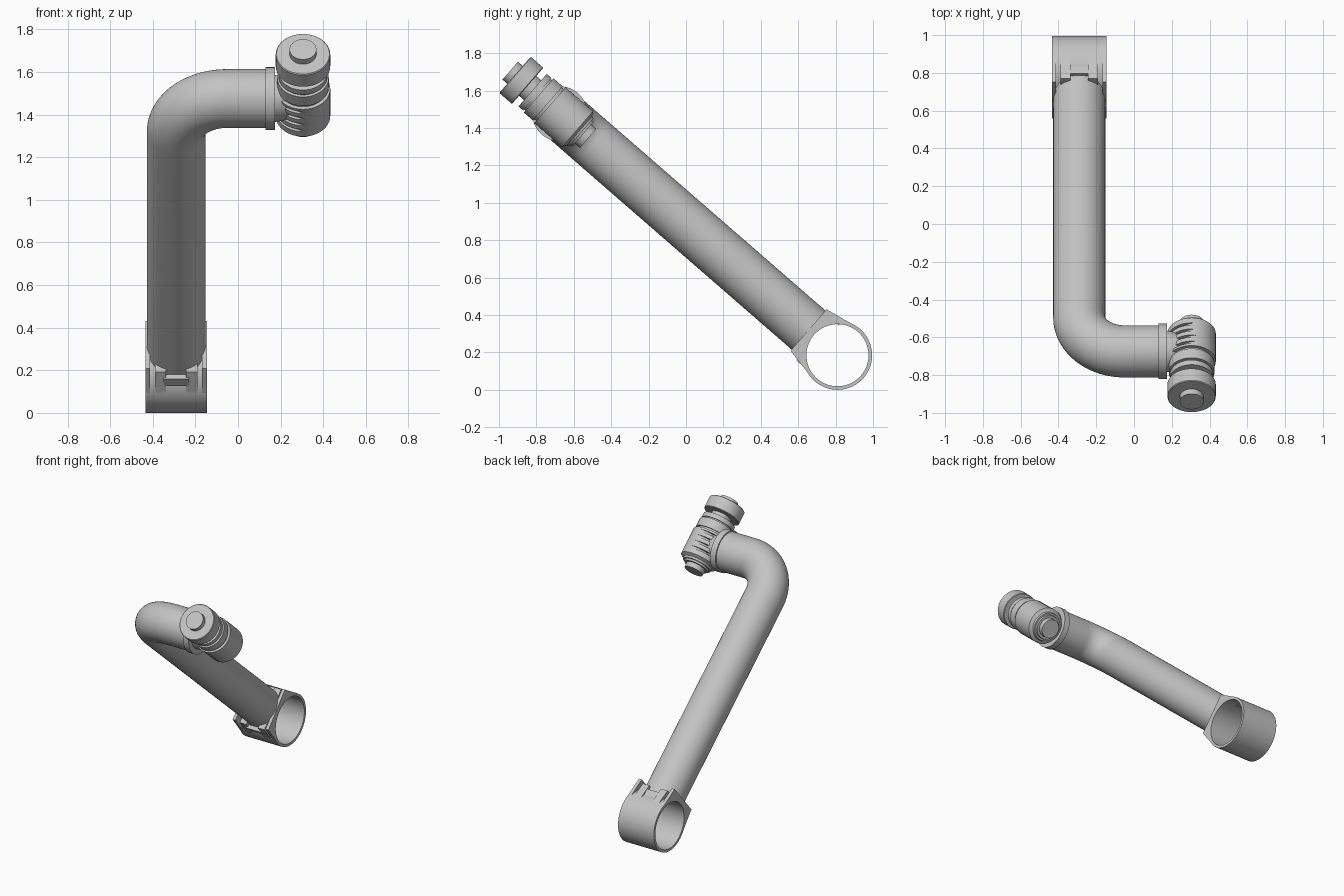
import bpy, bmesh, math
from mathutils import Vector

cube = bpy.data.objects.get("Cube")
if cube:
    bpy.data.objects.remove(cube, do_unlink=True)

grey = bpy.data.materials.new("satin_grey")
grey.use_nodes = True
colour = (0.55, 0.55, 0.55, 1)
grey.diffuse_color = colour
grey.node_tree.nodes["Principled BSDF"].inputs["Base Color"].default_value = colour

# Shared frame: x, the tilted arm direction, and the normal to both
TILT = math.radians(41)
X = Vector((1, 0, 0))
ARM = Vector((0, -math.cos(TILT), math.sin(TILT)))
NORM = Vector((0, math.sin(TILT), math.cos(TILT)))
HUB = Vector((-0.29, 0.81, 0.185))
LENGTH = 1.967
BEND = 0.24
TUBE_R = 0.138
SIDES = 64
ANGLES = [2 * math.pi * i / SIDES for i in range(SIDES)]


def finish(name, bm):
    bmesh.ops.recalc_face_normals(bm, faces=bm.faces)
    mesh = bpy.data.meshes.new(name)
    bm.to_mesh(mesh)
    bm.free()
    mesh.materials.append(grey)
    obj = bpy.data.objects.new(name, mesh)
    bpy.context.collection.objects.link(obj)
    bpy.ops.object.select_all(action='DESELECT')
    obj.select_set(True)
    bpy.context.view_layer.objects.active = obj
    bpy.ops.object.shade_smooth_by_angle(angle=math.radians(32))
    return obj


def loft(name, rings, loop=False, caps=True):
    """Skin a list of point rings."""
    bm = bmesh.new()
    rows = [[bm.verts.new(p) for p in ring] for ring in rings]
    pairs = list(zip(rows, rows[1:]))
    if loop:
        pairs.append((rows[-1], rows[0]))
    for a, b in pairs:
        for i in range(len(a)):
            j = (i + 1) % len(a)
            bm.faces.new((a[i], a[j], b[j], b[i]))
    if caps and not loop:
        bm.faces.new(rows[0])
        bm.faces.new(rows[-1])
    return finish(name, bm)


def circle(centre, u, v, r):
    return [centre + u * r * math.cos(a) + v * r * math.sin(a) for a in ANGLES]


def lathe(name, origin, axis, u, v, profile, loop=False):
    return loft(name, [circle(origin + axis * t, u, v, r) for t, r in profile], loop)


def prism(name, points, x0, x1):
    """Extrude an outline in the arm plane along x, measured from the hub."""
    return loft(name, [[HUB + X * x + ARM * t + NORM * n for t, n in points] for x in (x0, x1)])


# Open clamp ring around the x axis
lathe("clamp_ring", HUB, X, ARM, NORM,
      [(-0.145, 0.185), (0.145, 0.185), (0.145, 0.166), (-0.145, 0.166)], loop=True)

# Gussets tangent to the ring: thin side cheeks and two broad ribs
def gusset(reach, half):
    d = math.hypot(reach, half)
    tangent = math.atan2(half, reach) + math.acos(0.183 / d)
    arc = [tangent * (1 - k / 12) for k in range(25)]
    return ([(reach, half), (0.183 * math.cos(tangent), 0.183 * math.sin(tangent))]
            + [(0.174 * math.cos(a), 0.174 * math.sin(a)) for a in arc]
            + [(0.183 * math.cos(tangent), -0.183 * math.sin(tangent)), (reach, -half)])


for side, label in ((1, "left"), (-1, "right")):
    prism("clamp_cheek_" + label, gusset(0.205, 0.147), side * 0.122, side * 0.145)
    prism("clamp_rib_" + label, gusset(0.18, 0.148), side * 0.047, side * 0.1)
for n, label in ((0.145, "upper"), (-0.145, "lower")):
    prism("clamp_bridge_" + label,
          [(0.1, n - 0.02), (0.15, n - 0.02), (0.15, n + 0.008), (0.1, n + 0.008)], -0.06, 0.06)

# Bent tube: saddle end on the ring, straight run, elbow, short run to the collar
saddle = [HUB + X * TUBE_R * math.cos(a) + NORM * TUBE_R * math.sin(a)
          + ARM * math.sqrt(0.175 ** 2 - (TUBE_R * math.sin(a)) ** 2) for a in ANGLES]
rings = [saddle]
for k in range(17):
    a = math.pi / 2 * k / 16
    centre = HUB + ARM * (LENGTH - BEND + BEND * math.sin(a)) + X * BEND * (1 - math.cos(a))
    rings.append(circle(centre, X * math.cos(a) - ARM * math.sin(a), NORM, TUBE_R))
JOINT = HUB + ARM * LENGTH
JOINT.x = 0
rings.append(circle(JOINT + X * 0.14, -ARM, NORM, TUBE_R))
loft("bent_tube", rings, caps=False)

# Collar at the tube end, with a neck into the fitting
lathe("tube_collar", JOINT, X, ARM, NORM,
      [(0.13, 0.13), (0.13, 0.147), (0.174, 0.147), (0.174, 0.11), (0.24, 0.1)])

# Fitting body with crescent grooves on the collar side
FIT = JOINT + X * 0.305
BODY_R = 0.128


def groove_ring(t, offset):
    ring = []
    for a in ANGLES:
        c, s = math.cos(a), math.sin(a)
        r = offset * c + math.sqrt(BODY_R ** 2 - (offset * s) ** 2)
        r = min(BODY_R, r)
        ring.append(FIT + ARM * t + X * r * c + NORM * r * s)
    return ring


body = [circle(FIT + ARM * t, X, NORM, r) for t, r in
        ((-0.2, 0.05), (-0.2, 0.066), (-0.165, 0.068), (-0.165, 0.085), (-0.152, 0.088),
         (-0.152, 0.1), (-0.138, 0.104), (-0.125, BODY_R))]
for k in range(4):
    t = -0.09 + 0.043 * k
    body += [groove_ring(t, 0), groove_ring(t, 0.035),
             groove_ring(t + 0.016, 0.035), groove_ring(t + 0.016, 0)]
body += [circle(FIT + ARM * t, X, NORM, r) for t, r in
         ((0.07, BODY_R), (0.07, 0.112), (0.085, 0.112), (0.085, 0.121), (0.15, 0.121),
          (0.15, 0.108), (0.16, 0.108), (0.16, 0.115), (0.193, 0.115), (0.193, 0.07),
          (0.235, 0.07))]
loft("fitting_body", body)

# End cap with its stud
lathe("end_cap", FIT, ARM, X, NORM,
      [(0.228, 0.06), (0.228, 0.124), (0.232, 0.128), (0.314, 0.128), (0.318, 0.124), (0.318, 0.06)])
lathe("end_stud", FIT, ARM, X, NORM, [(0.3, 0.063), (0.352, 0.063)])
